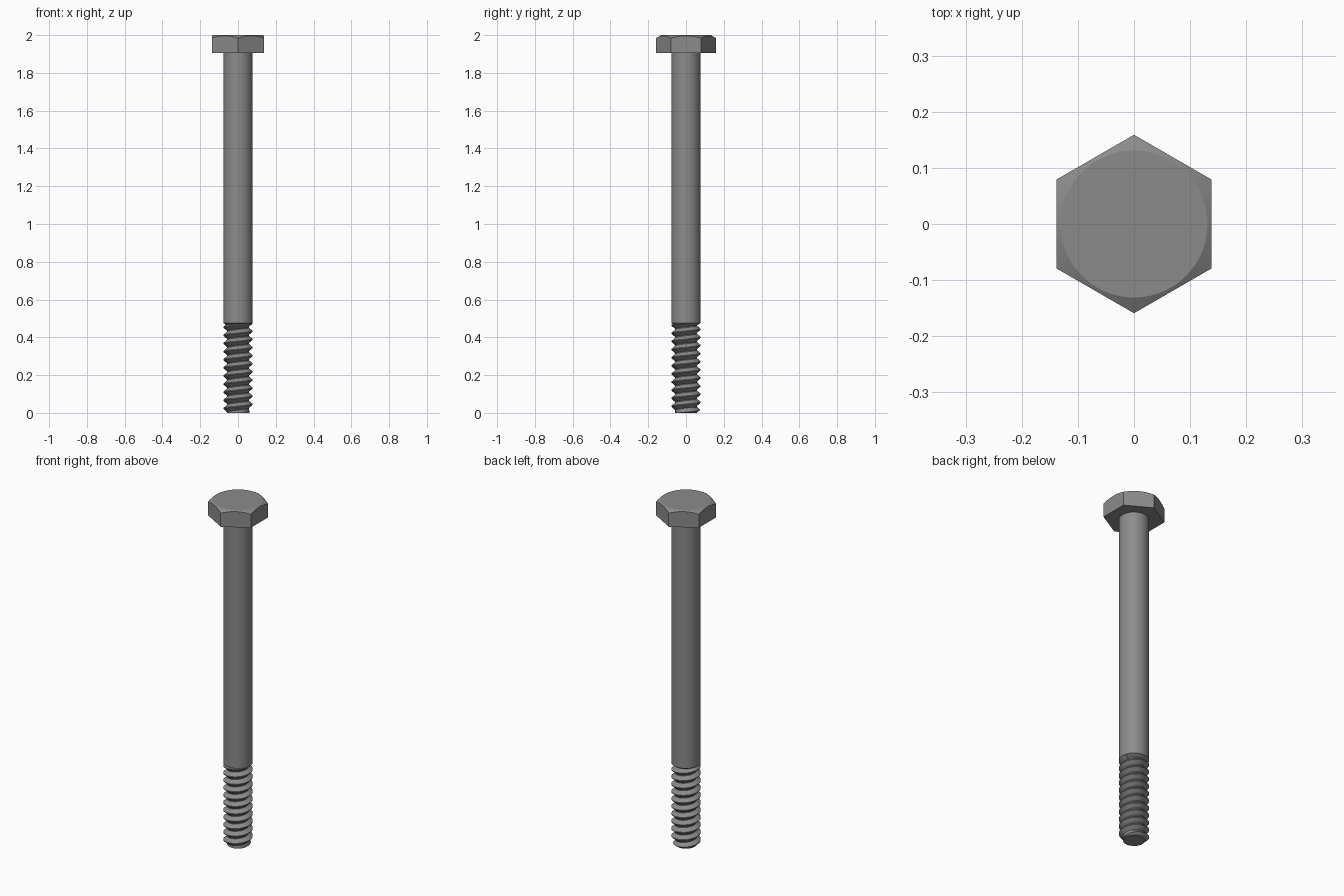
import bpy, bmesh, math

if "Cube" in bpy.data.objects:
    bpy.data.objects.remove(bpy.data.objects["Cube"])

steel = bpy.data.materials.new("steel_grey")
steel.diffuse_color = (0.26, 0.26, 0.26, 1)
steel.use_nodes = True
steel.node_tree.nodes["Principled BSDF"].inputs["Base Color"].default_value = steel.diffuse_color

R = 0.0775            # shank and thread crest radius
ROOT = 0.057          # thread root radius
THREAD_TOP = 0.475
PITCH = 0.043
HEAD_Z, HEAD_R, TOP_R = 1.905, 0.159, 0.131


def lathe_mesh(name, rows, angle):
    """Skin closed rows of points and cap both ends."""
    bm = bmesh.new()
    rings = [[bm.verts.new(p) for p in row] for row in rows]
    n = len(rings[0])
    for a, b in zip(rings, rings[1:]):
        for i in range(n):
            j = (i + 1) % n
            bm.faces.new((a[i], a[j], b[j], b[i]))
    bm.faces.new(rings[0][::-1])
    bm.faces.new(rings[-1])
    return finish(name, bm, angle)


def finish(name, bm, angle):
    bmesh.ops.remove_doubles(bm, verts=bm.verts, dist=1e-5)
    bmesh.ops.recalc_face_normals(bm, faces=bm.faces)
    mesh = bpy.data.meshes.new(name)
    bm.to_mesh(mesh)
    bm.free()
    mesh.materials.append(steel)
    ob = bpy.data.objects.new(name, mesh)
    bpy.context.collection.objects.link(ob)
    bpy.ops.object.select_all(action='DESELECT')
    ob.select_set(True)
    bpy.context.view_layer.objects.active = ob
    bpy.ops.object.shade_smooth_by_angle(angle=math.radians(angle))
    return ob


def ring(radius, z, n=48):
    return [(radius * math.cos(t), radius * math.sin(t), z)
            for t in (2 * math.pi * i / n for i in range(n))]


# Hexagonal head, its upper corners turned off by a 30 degree cone
def hex_radius(t):
    return HEAD_R * math.cos(math.pi / 6) / math.cos(t % (math.pi / 3) - math.pi / 6)


N = 72
head = [[], [], []]
for i in range(N):
    t = 2 * math.pi * i / N
    r = hex_radius(t + math.pi / 6)
    c, s = math.cos(t), math.sin(t)
    head[0].append((r * c, r * s, HEAD_Z))
    head[1].append((r * c, r * s, 2 - (r - TOP_R) * math.tan(math.pi / 6)))
    head[2].append((TOP_R * c, TOP_R * s, 2))
lathe_mesh("hex_head", head, 20)

# Plain shank with a small chamfer running into the thread
lathe_mesh("shank", [ring(ROOT, THREAD_TOP - 0.012), ring(R, THREAD_TOP),
                     ring(R, HEAD_Z + 0.01)], 30)

# Helical thread: each turn is crest, crest, root, root, with a pointed end
PROFILE = [(0.0, R), (0.1, R), (0.5, ROOT), (0.6, ROOT)]
SEG = 48
bm = bmesh.new()
columns = []
for i in range(SEG + 1):
    t = 2 * math.pi * i / SEG
    column = []
    for k in range(-2, int(THREAD_TOP / PITCH) + 2):
        for offset, radius in PROFILE:
            z = PITCH * (k + offset + i / SEG)
            z = min(max(z, 0), THREAD_TOP)
            r = min(radius, ROOT + z * 1.2)
            if z >= THREAD_TOP:
                r = ROOT
            column.append(bm.verts.new((r * math.cos(t), r * math.sin(t), z)))
    columns.append(column)
for a, b in zip(columns, columns[1:]):
    for k in range(len(a) - 1):
        bm.faces.new((a[k], b[k], b[k + 1], a[k + 1]))
bmesh.ops.remove_doubles(bm, verts=bm.verts, dist=1e-5)
bmesh.ops.dissolve_degenerate(bm, edges=bm.edges, dist=1e-5)
bmesh.ops.holes_fill(bm, edges=[e for e in bm.edges if e.is_boundary], sides=0)
finish("thread", bm, 30)
